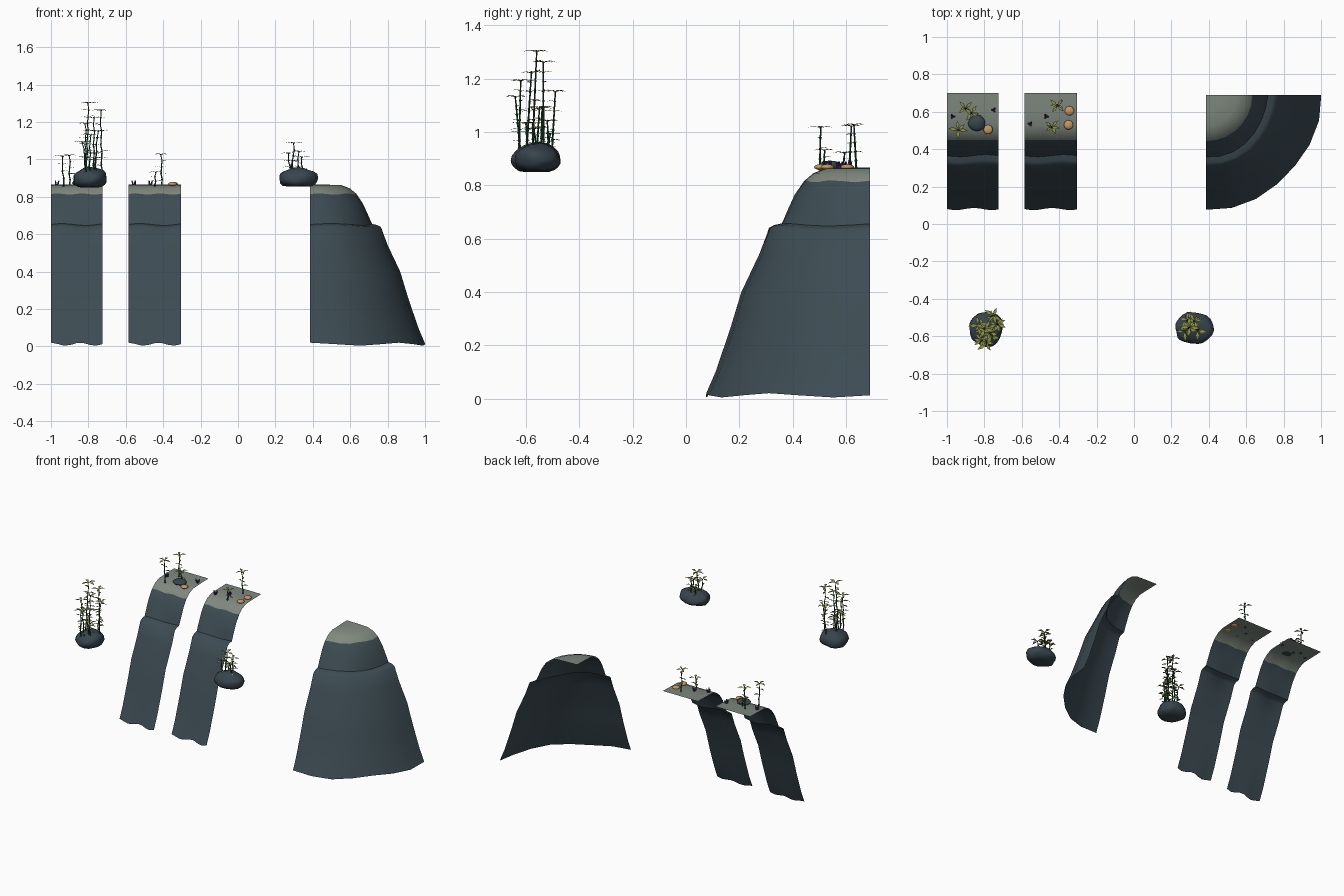
import bpy, bmesh, math, random
from mathutils import Vector, noise

if "Cube" in bpy.data.objects:
    bpy.data.objects.remove(bpy.data.objects["Cube"])

random.seed(4)


def material(name, r, g, b):
    m = bpy.data.materials.new(name)
    m.diffuse_color = tuple((c / 255) ** 2.2 for c in (r, g, b)) + (1,)
    m.use_nodes = True
    m.node_tree.nodes["Principled BSDF"].inputs["Base Color"].default_value = m.diffuse_color
    return m


CLIFF = material("slate cliff", 63, 77, 84)
GROUND = material("pale ground", 126, 135, 126)
ROCK = material("dark rock", 58, 70, 78)
STEM = material("stem green", 36, 78, 52)
LEAF = material("leaf olive", 140, 146, 78)
SHELL = material("shell tan", 196, 150, 98)
PURPLE = material("bud purple", 78, 48, 110)


def finish(bm, name, mats, angle=40):
    mesh = bpy.data.meshes.new(name)
    bm.to_mesh(mesh)
    bm.free()
    ob = bpy.data.objects.new(name, mesh)
    bpy.context.collection.objects.link(ob)
    for m in mats:
        mesh.materials.append(m)
    if angle:
        bpy.ops.object.select_all(action='DESELECT')
        ob.select_set(True)
        bpy.context.view_layer.objects.active = ob
        bpy.ops.object.shade_smooth_by_angle(angle=math.radians(angle))
    return ob


# Cliff section: distance from the back edge, height
PROFILE = [(0.62, 0.012), (0.585, 0.10), (0.53, 0.26), (0.487, 0.40), (0.42, 0.54),
           (0.383, 0.635), (0.365, 0.645), (0.335, 0.652), (0.315, 0.70), (0.285, 0.765),
           (0.25, 0.815), (0.215, 0.845), (0.17, 0.862), (0.09, 0.865), (0.0, 0.867)]
GROUND_ROW = 10


def sheet(name, columns, place):
    """Sweep the section across columns; place(t, distance, z) gives a point."""
    bm = bmesh.new()
    grid = []
    for i in range(columns + 1):
        t = i / columns
        col = []
        for j, (d, z) in enumerate(PROFILE):
            if j == 0:
                z += 0.008 * math.cos(t * 11)
                d += 0.006 * math.sin(t * 9)
            elif 5 <= j <= 7:
                z += 0.005 * math.sin(t * 7)
                d += 0.006 * math.sin(t * 6.28)
            elif j == GROUND_ROW:
                z += 0.004 * math.sin(t * 13)
            col.append(bm.verts.new(place(t, d, z)))
        grid.append(col)
    for a, b in zip(grid, grid[1:]):
        for j in range(len(PROFILE) - 1):
            f = bm.faces.new((a[j], b[j], b[j + 1], a[j + 1]))
            f.material_index = int(j >= GROUND_ROW)
    bmesh.ops.remove_doubles(bm, verts=bm.verts, dist=0.0005)
    return finish(bm, name, [CLIFF, GROUND], 45)


# Two straight cliff strips
for name, x0, x1 in (("cliff_strip_left", -1.0, -0.725), ("cliff_strip_right", -0.585, -0.305)):
    sheet(name, 8, lambda t, d, z: (x0 + (x1 - x0) * t, 0.70 - d, z))


# Rounded outer corner
def corner(t, d, z):
    a = -math.pi / 2 * (1 - t)
    return (0.385 + d * 0.99 * math.cos(a), 0.69 + d * 0.99 * math.sin(a), z)


sheet("cliff_corner", 7, corner)


def rock(name, x, y, z0, z1, rx, ry, seed):
    bm = bmesh.new()
    bmesh.ops.create_icosphere(bm, subdivisions=3, radius=1)
    mid = z0 + (z1 - z0) * 0.38
    for v in bm.verts:
        p = v.co.normalized()
        k = 1 + 0.13 * noise.noise(p * 1.6 + Vector((seed, 0, seed)))
        up = (z1 - mid) if p.z > 0 else (mid - z0) * 1.25
        v.co = (x + rx * p.x * k, y + ry * p.y * k, max(z0, mid + up * p.z * k))
    finish(bm, name, [ROCK], 50)


rock("large_rock", -0.79, -0.56, 0.85, 0.96, 0.091, 0.093, 3.3)
rock("wide_rock", 0.322, -0.558, 0.855, 0.955, 0.105, 0.085, 7.7)
rock("small_rock", -0.84, 0.54, 0.86, 0.892, 0.046, 0.042, 1.2)


def add_leaf(bm, base, angle, length, tilt):
    """Pointed leaf with a fold along the middle and a drooping tip."""
    out = Vector((math.cos(angle), math.sin(angle), 0))
    side = Vector((-out.y, out.x, 0)) * length * 0.19
    up = Vector((0, 0, length))
    a, tip = base, base + out * length + up * (tilt - 0.08)
    m = base + out * length * 0.5 + up * tilt
    mv = [bm.verts.new(p) for p in (a, m + side + up * 0.04, tip, m - side + up * 0.04, m)]
    for i, j, k in ((0, 4, 1), (1, 4, 2), (0, 3, 4), (3, 2, 4)):
        bm.faces.new((mv[i], mv[j], mv[k])).material_index = 1


def plant(name, x, y, z0, z1, leaf=0.042, lean=0.015):
    """Jointed stalk with leaves at its joints and a whorl on top."""
    bm = bmesh.new()
    dx, dy = random.uniform(-lean, lean), random.uniform(-lean, lean)
    n = max(3, round((z1 - z0) / 0.035))
    rings = []

    def ring(p, r):
        rings.append([bm.verts.new(p + Vector((r * math.cos(k * math.tau / 5),
                                               r * math.sin(k * math.tau / 5), 0)))
                      for k in range(5)])

    spin = random.uniform(0, 6)
    for i in range(n + 1):
        t = i / n
        p = Vector((x + dx * (1 - t) + 0.003 * math.sin(i * 2.1), y + dy * (1 - t), z0 + (z1 - z0) * t))
        r = 0.0042 - 0.0015 * t
        ring(p - Vector((0, 0, 0.005)), r)
        ring(p, r * 1.6)
        ring(p + Vector((0, 0, 0.004)), r)
        if 0 < i < n and t > 0.25:
            spin += 2.4
            add_leaf(bm, p, spin, leaf * random.uniform(0.6, 0.95), random.uniform(0, 0.12))
            if i % 2:
                add_leaf(bm, p, spin + 2.8, leaf * 0.7, 0.08)
    for a, b in zip(rings, rings[1:]):
        for k in range(5):
            bm.faces.new((a[k], a[(k + 1) % 5], b[(k + 1) % 5], b[k]))
    bm.faces.new(rings[-1])
    top = Vector((x, y, z1))
    for k in range(4):
        add_leaf(bm, top, spin + k * 1.57 + random.uniform(-.25, .25), leaf * random.uniform(0.85, 1.15), 0.1)
    finish(bm, name, [STEM, LEAF], 0)


# Tall clump on the large rock
for i, (x, y, z) in enumerate([(-0.80, -0.56, 1.30), (-0.735, -0.535, 1.26), (-0.815, -0.62, 1.19),
                               (-0.77, -0.58, 1.22), (-0.75, -0.49, 1.15), (-0.79, -0.64, 1.13),
                               (-0.83, -0.54, 1.09), (-0.76, -0.60, 1.03)]):
    plant(f"tall_plant_{i + 1}", x, y, 0.90, z, 0.052, 0.022)

# Short clump on the wide rock
for i, (x, y, z) in enumerate([(0.30, -0.55, 1.085), (0.325, -0.52, 1.04), (0.27, -0.575, 1.03),
                               (0.34, -0.57, 1.01), (0.29, -0.51, 0.99)]):
    plant(f"short_plant_{i + 1}", x, y, 0.92, z, 0.05)

# Plants on the strips
for i, (x, y, z) in enumerate([(-0.94, 0.505, 1.015), (-0.90, 0.62, 1.02), (-0.87, 0.595, 0.92),
                               (-0.41, 0.63, 1.025), (-0.44, 0.52, 0.93)]):
    plant(f"ledge_plant_{i + 1}", x, y, 0.86, z, 0.046, 0.01)

# Flat round shells
for i, (x, y) in enumerate([(-0.78, 0.505), (-0.345, 0.605), (-0.35, 0.53)]):
    bm = bmesh.new()
    bmesh.ops.create_uvsphere(bm, u_segments=14, v_segments=8, radius=1)
    for v in bm.verts:
        v.co = (x + 0.025 * v.co.x, y + 0.025 * v.co.y, 0.868 + 0.011 * v.co.z)
    finish(bm, f"shell_{i + 1}", [SHELL], 60)

# Clusters of small purple buds
for i, (x, y) in enumerate([(-0.97, 0.575), (-0.75, 0.61), (-0.47, 0.575), (-0.555, 0.535)]):
    bm = bmesh.new()
    for k in range(3):
        a = k * 2.1 + i
        made = bmesh.ops.create_cone(bm, cap_ends=True, segments=6, radius1=0.006, radius2=0.003, depth=0.026)
        for v in made["verts"]:
            h = v.co.z + 0.013
            v.co += Vector((x + math.cos(a) * (0.005 + h * 0.3), y + math.sin(a) * (0.005 + h * 0.3), 0.875))
    finish(bm, f"purple_buds_{i + 1}", [PURPLE], 40)
